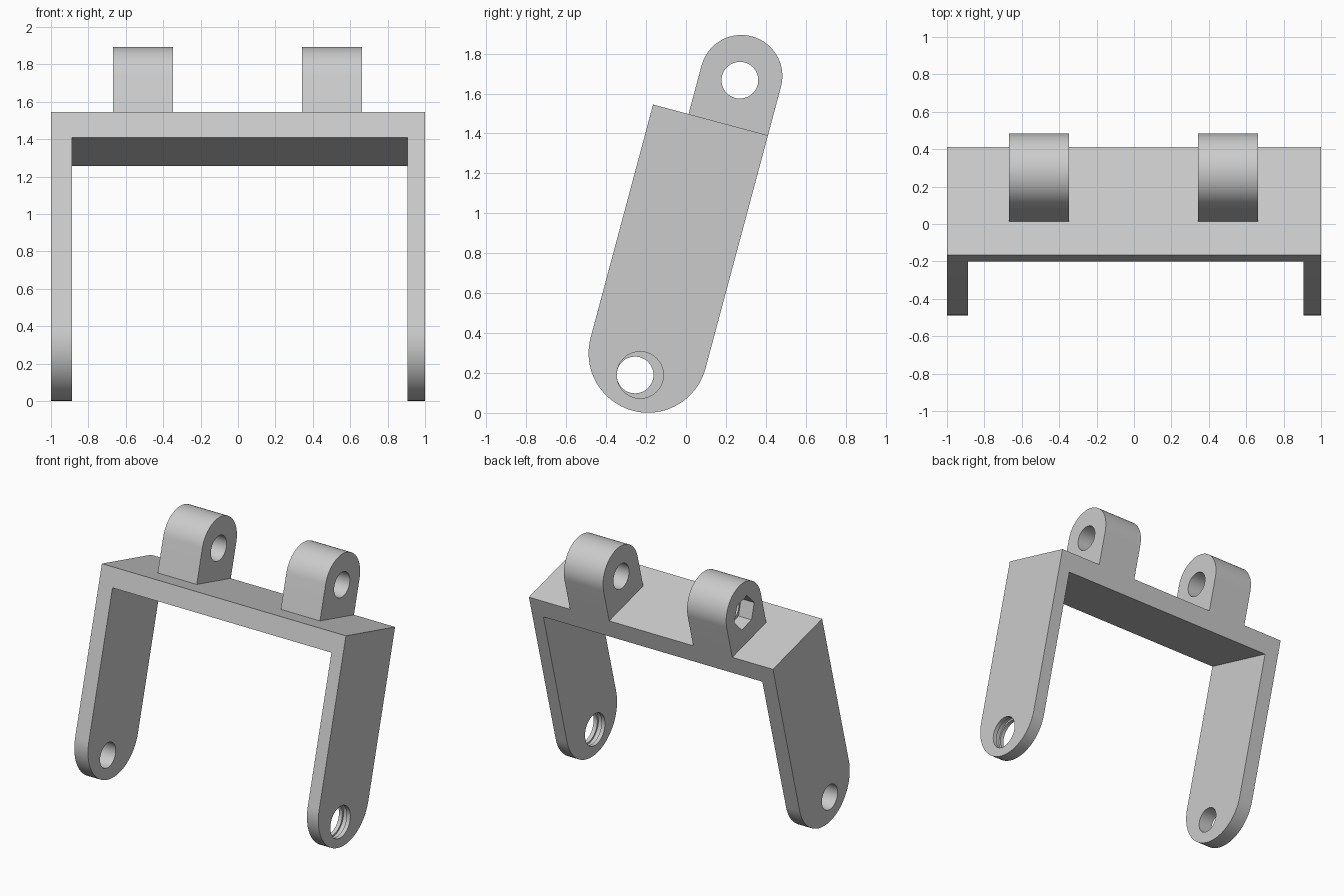
import bpy
import bmesh
from math import cos, sin, pi, radians
from mathutils import Vector

cube = bpy.data.objects.get("Cube")
if cube:
    bpy.data.objects.remove(cube, do_unlink=True)

TILT = radians(15)
UP = Vector((sin(TILT), cos(TILT)))        # along the legs, in the (y, z) plane
ACROSS = Vector((cos(TILT), -sin(TILT)))   # across the legs, front to back
FRONT_TOP = Vector((-0.165, 1.545))
WIDTH = 0.596
BAR_DEPTH = 0.14

grey = bpy.data.materials.new("light_grey")
grey.use_nodes = True
grey.diffuse_color = (0.6, 0.6, 0.6, 1)
grey.node_tree.nodes["Principled BSDF"].inputs["Base Color"].default_value = (0.6, 0.6, 0.6, 1)


def arc(center, radius, start, end, steps):
    """Points on an arc, with angles measured from ACROSS towards UP."""
    return [center + radius * (cos(a) * ACROSS + sin(a) * UP)
            for a in (start + (end - start) * i / steps for i in range(steps + 1))]


def circle(center, radius, sides=48):
    return arc(Vector(center), radius, 0, 2 * pi, sides)[:-1]


def extrude(name, profile, x0, x1):
    """Solid made by sweeping a (y, z) profile along x."""
    bm = bmesh.new()
    face = bm.faces.new([bm.verts.new((x0, p.x, p.y)) for p in profile])
    geom = bmesh.ops.extrude_face_region(bm, geom=[face])["geom"]
    moved = [g for g in geom if isinstance(g, bmesh.types.BMVert)]
    bmesh.ops.translate(bm, verts=moved, vec=(x1 - x0, 0, 0))
    bmesh.ops.recalc_face_normals(bm, faces=bm.faces)
    mesh = bpy.data.meshes.new(name)
    bm.to_mesh(mesh)
    bm.free()
    mesh.materials.append(grey)
    obj = bpy.data.objects.new(name, mesh)
    bpy.context.collection.objects.link(obj)
    return obj


def select(obj):
    bpy.ops.object.select_all(action='DESELECT')
    obj.select_set(True)
    bpy.context.view_layer.objects.active = obj


def part(name, profile, x0, x1, cuts=()):
    """Extruded part with (profile, x0, x1) cuts removed from it."""
    obj = extrude(name, profile, x0, x1)
    select(obj)
    for cut in cuts:
        cutter = extrude("cutter", *cut)
        cutter.hide_render = True
        mod = obj.modifiers.new("cut", 'BOOLEAN')
        mod.operation = 'DIFFERENCE'
        mod.solver = 'EXACT'
        mod.object = cutter
        bpy.ops.object.modifier_apply(modifier=mod.name)
        bpy.data.objects.remove(cutter, do_unlink=True)
    bpy.ops.object.shade_smooth_by_angle(angle=radians(30))
    return obj


# Legs: straight sides with a round lower end
back_top = FRONT_TOP + WIDTH * ACROSS
foot = FRONT_TOP + WIDTH / 2 * ACROSS - 1.21 * UP
leg = [back_top, FRONT_TOP] + arc(foot, WIDTH / 2, pi, 2 * pi, 40)
small_hole = circle((-0.255, 0.19), 0.092)
large_hole = circle((-0.23, 0.19), 0.117)
groove = circle((-0.23, 0.19), 0.13)
part("right_leg", leg, -1, -0.888, [(small_hole, -1.1, -0.8)])
part("left_leg", leg, 0.907, 1, [(large_hole, 0.8, 1.1), (groove, 0.935, 0.97)])

# Crossbar between the legs
drop = -BAR_DEPTH * UP
part("crossbar", [FRONT_TOP, back_top, back_top + drop, FRONT_TOP + drop], -0.888, 0.907)

# Hinge lugs on the crossbar, flush with its back edge
R = 0.206
lug_base = back_top - R * ACROSS
lug = [lug_base - R * ACROSS, lug_base + R * ACROSS] + arc(lug_base + 0.252 * UP, R, 0, pi, 40)
pin = (0.27, 1.667)
pin_hole = circle(pin, 0.092)
nut_recess = circle(pin, 0.12, 6)
part("right_lug", lug, -0.667, -0.347,
     [(pin_hole, -0.8, -0.2), (nut_recess, -0.8, -0.56)])
part("left_lug", lug, 0.342, 0.663, [(pin_hole, 0.2, 0.8)])
